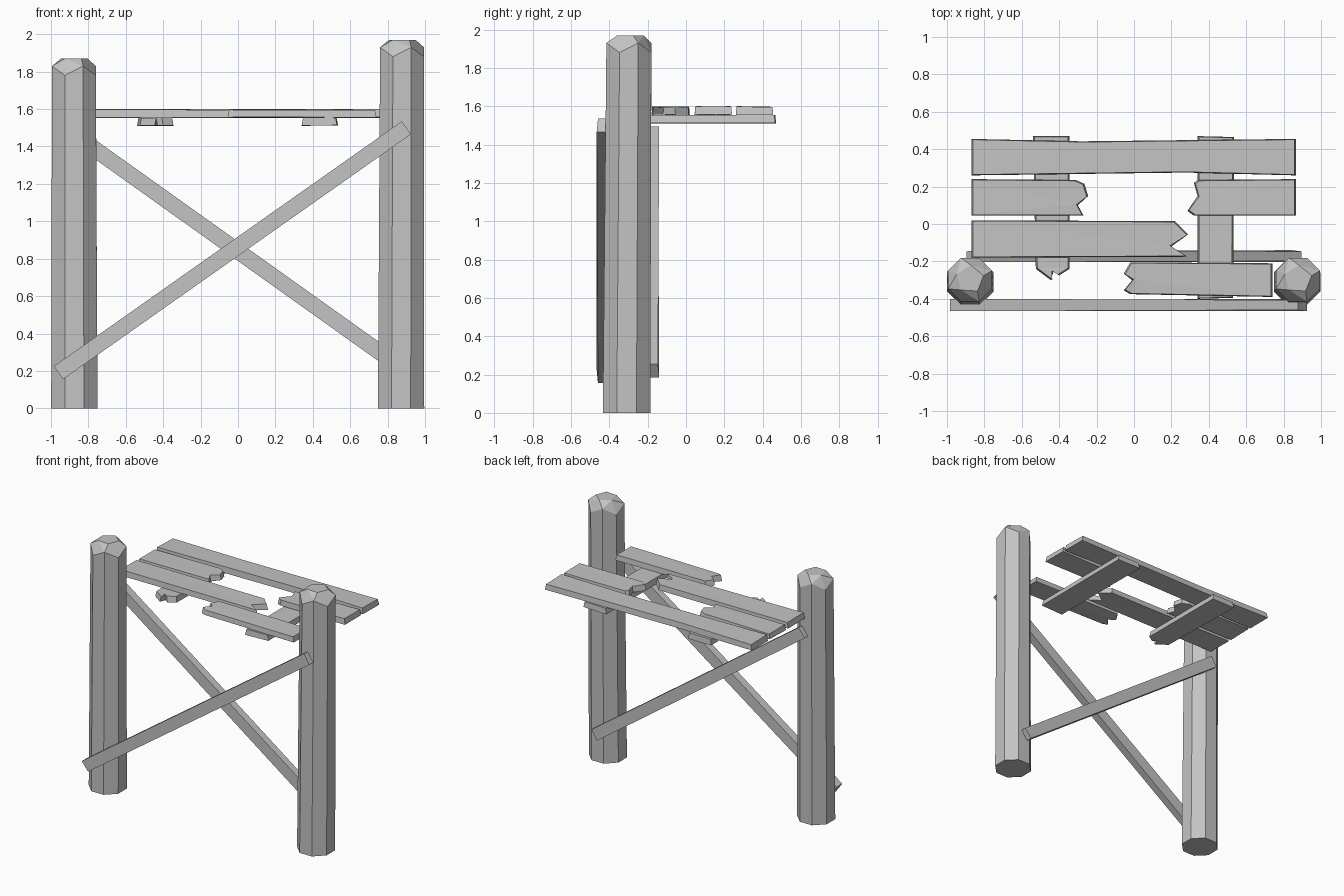
import bpy
import bmesh
import math
import random
from mathutils import Matrix, Vector

random.seed(4)
cube = bpy.data.objects.get("Cube")
if cube:
    bpy.data.objects.remove(cube, do_unlink=True)

wood = bpy.data.materials.new("weathered grey wood")
wood.use_nodes = True
GREY = (0.55, 0.55, 0.55, 1)
wood.diffuse_color = GREY
wood.node_tree.nodes["Principled BSDF"].inputs["Base Color"].default_value = GREY


def finish(name, bm):
    bmesh.ops.recalc_face_normals(bm, faces=bm.faces)
    mesh = bpy.data.meshes.new(name)
    bm.to_mesh(mesh)
    bm.free()
    mesh.materials.append(wood)
    obj = bpy.data.objects.new(name, mesh)
    bpy.context.collection.objects.link(obj)
    return obj


def ring(bm, cx, cy, z, radius, sides, turn, wobble=0.0):
    for i in range(sides):
        a = math.tau * (i + turn) / sides
        dz = wobble * (-1) ** i
        bm.verts.new((cx + radius * math.cos(a), cy + radius * math.sin(a), z + dz))


def post(name, x, height, lean):
    """Octagonal log with a chipped, faceted crown."""
    bm = bmesh.new()
    ring(bm, x, -0.31, 0, 0.134, 8, 0.5)
    ring(bm, x + lean, -0.298, height - 0.065, 0.127, 8, 0.5, 0.025)
    ring(bm, x + lean, -0.295, height, 0.075, 5, 0.2)
    bmesh.ops.convex_hull(bm, input=bm.verts)
    bmesh.ops.dissolve_limit(bm, angle_limit=0.02, verts=bm.verts, edges=bm.edges)
    return finish(name, bm)


def board(name, outline, low, high, warp=0.004):
    """Flat board from an outline, with slightly hewn, uneven faces."""
    bm = bmesh.new()
    face = bm.faces.new([bm.verts.new((x, y, low)) for x, y in outline])
    centre = face.calc_center_median()
    out = bmesh.ops.extrude_face_region(bm, geom=[face])
    top = [v for v in out["geom"] if isinstance(v, bmesh.types.BMVert)]
    for v in top:
        v.co.z = high
        v.co.x += math.copysign(0.008, centre.x - v.co.x)
        v.co.y += math.copysign(0.004, centre.y - v.co.y)
    for v in bm.verts:
        v.co.z += random.uniform(-warp, warp)
    bmesh.ops.triangulate(bm, faces=[f for f in bm.faces if len(f.verts) > 4])
    return finish(name, bm)


def brace(name, start, end, y, width, depth):
    """Diagonal squared timber with a slight taper in depth."""
    a, b = Vector((start[0], y, start[1])), Vector((end[0], y, end[1]))
    along = (b - a).normalized()
    across = Vector((0, 1, 0))
    side = along.cross(across)
    frame = Matrix((along, across, side)).transposed().to_4x4()
    bm = bmesh.new()
    bmesh.ops.create_cube(bm, size=1)
    for v in bm.verts:
        hewn = 0.8 if v.co.x * v.co.z > 0 else 1.0
        v.co = Vector((v.co.x * (b - a).length, v.co.y * depth * hewn, v.co.z * width))
    bmesh.ops.transform(bm, matrix=Matrix.Translation((a + b) / 2) @ frame, verts=bm.verts)
    return finish(name, bm)


# Posts
post("right_post", -0.875, 1.87, -0.002)
post("left_post", 0.872, 1.97, 0.005)

# Crossed braces, one on each side of the posts
brace("front_brace", (-0.96, 0.19), (0.90, 1.50), -0.433, 0.085, 0.066)
brace("back_brace", (-0.87, 1.46), (0.87, 0.22), -0.172, 0.085, 0.064)

# Deck planks, several snapped off at one end
LOW, HIGH = 1.556, 1.597
board("rear_plank", [(-0.87, 0.26), (0.28, 0.275), (0.865, 0.26),
                     (0.865, 0.455), (-0.28, 0.442), (-0.87, 0.455)], LOW, HIGH)
board("broken_plank_right", [(-0.87, 0.045), (-0.27, 0.045), (-0.3, 0.1), (-0.245, 0.15),
                             (-0.265, 0.215), (-0.31, 0.235), (-0.87, 0.24)], LOW, HIGH)
board("broken_plank_left", [(0.865, 0.045), (0.865, 0.24), (0.34, 0.235), (0.32, 0.22),
                            (0.34, 0.15), (0.285, 0.07), (0.32, 0.045)], LOW, HIGH)
board("middle_plank", [(-0.87, -0.18), (0.285, -0.175), (0.2, -0.12), (0.29, -0.055),
                       (0.22, 0.015), (-0.87, 0.02)], LOW, HIGH)
board("front_plank", [(0.74, -0.39), (0.74, -0.21), (-0.02, -0.205), (-0.055, -0.265),
                      (-0.01, -0.3), (-0.055, -0.355), (-0.02, -0.375)], LOW, HIGH)

# Bearers under the deck
board("right_bearer", [(-0.54, 0.47), (-0.525, -0.24), (-0.445, -0.3), (-0.43, -0.255),
                       (-0.4, -0.275), (-0.345, -0.24), (-0.345, 0.47)], 1.512, 1.553, 0.002)
board("left_bearer", [(0.34, 0.47), (0.34, -0.4), (0.53, -0.395), (0.535, 0.465)],
      1.512, 1.553, 0.002)
